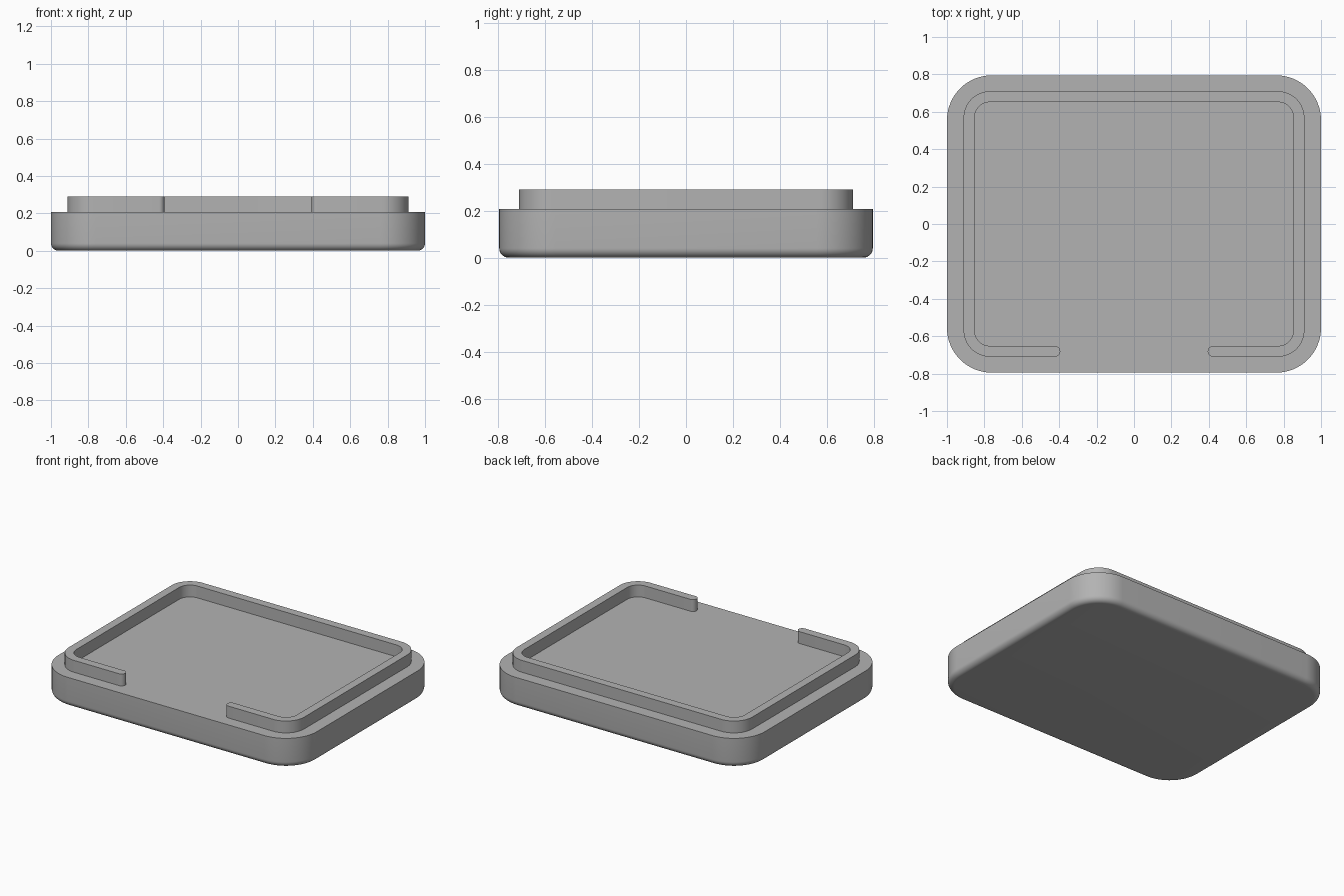
import bpy, bmesh
from math import pi, sin, cos, radians

cube = bpy.data.objects.get("Cube")
if cube:
    bpy.data.objects.remove(cube, do_unlink=True)

grey = bpy.data.materials.new("plain grey")
grey.use_nodes = True
colour = (0.45, 0.45, 0.45, 1)
grey.diffuse_color = colour
grey.node_tree.nodes["Principled BSDF"].inputs["Base Color"].default_value = colour


def arc(cx, cy, r, start, end, steps=16):
    """Points along an arc, angles in degrees."""
    angles = [radians(start + (end - start) * i / steps) for i in range(steps + 1)]
    return [(cx + r * cos(a), cy + r * sin(a)) for a in angles]


def rounded_rect(hx, hy, r):
    """Counter-clockwise rounded rectangle, starting at its right side."""
    x, y = hx - r, hy - r
    return (arc(x, y, r, 0, 90) + arc(-x, y, r, 90, 180)
            + arc(-x, -y, r, 180, 270) + arc(x, -y, r, 270, 360))


def loft(name, rings):
    """Solid through a stack of (outline, height) rings, capped at both ends."""
    bm = bmesh.new()
    loops = [[bm.verts.new((x, y, z)) for x, y in outline] for outline, z in rings]
    n = len(loops[0])
    for low, high in zip(loops, loops[1:]):
        for i in range(n):
            j = (i + 1) % n
            bm.faces.new((low[i], low[j], high[j], high[i]))
    bm.faces.new(loops[0][::-1])
    bm.faces.new(loops[-1])
    bmesh.ops.recalc_face_normals(bm, faces=bm.faces)
    mesh = bpy.data.meshes.new(name)
    bm.to_mesh(mesh)
    bm.free()
    mesh.materials.append(grey)
    obj = bpy.data.objects.new(name, mesh)
    bpy.context.collection.objects.link(obj)
    bpy.ops.object.select_all(action='DESELECT')
    obj.select_set(True)
    bpy.context.view_layer.objects.active = obj
    bpy.ops.object.shade_smooth_by_angle(angle=radians(35))
    return obj


# Base slab with rounded corners and a filleted bottom edge
HX, HY, CORNER, TOP, FILLET = 1.0, 0.795, 0.24, 0.206, 0.04
rings = []
for i in range(9):
    a = pi / 2 * i / 8
    inset = FILLET * (1 - sin(a))
    rings.append((rounded_rect(HX - inset, HY - inset, CORNER - inset),
                  FILLET * (1 - cos(a))))
rings.append((rounded_rect(HX, HY, CORNER), TOP))
loft("base_slab", rings)

# Raised rim, open at the front, with rounded ends
RX, RY, BEND, HALF, END = 0.882, 0.681, 0.113, 0.029, 0.423


def rim_side(offset):
    """Right end, round the back, to the left end, at an offset from the centreline."""
    x, y, r = RX - BEND, RY - BEND, BEND + offset
    return (arc(x, -y, r, -90, 0) + arc(x, y, r, 0, 90)
            + arc(-x, y, r, 90, 180) + arc(-x, -y, r, 180, 270))


outline = (rim_side(HALF) + arc(-END, -RY, HALF, -90, 90)
           + rim_side(-HALF)[::-1] + arc(END, -RY, HALF, 90, 270))
loft("raised_rim", [(outline, TOP), (outline, 0.289)])
